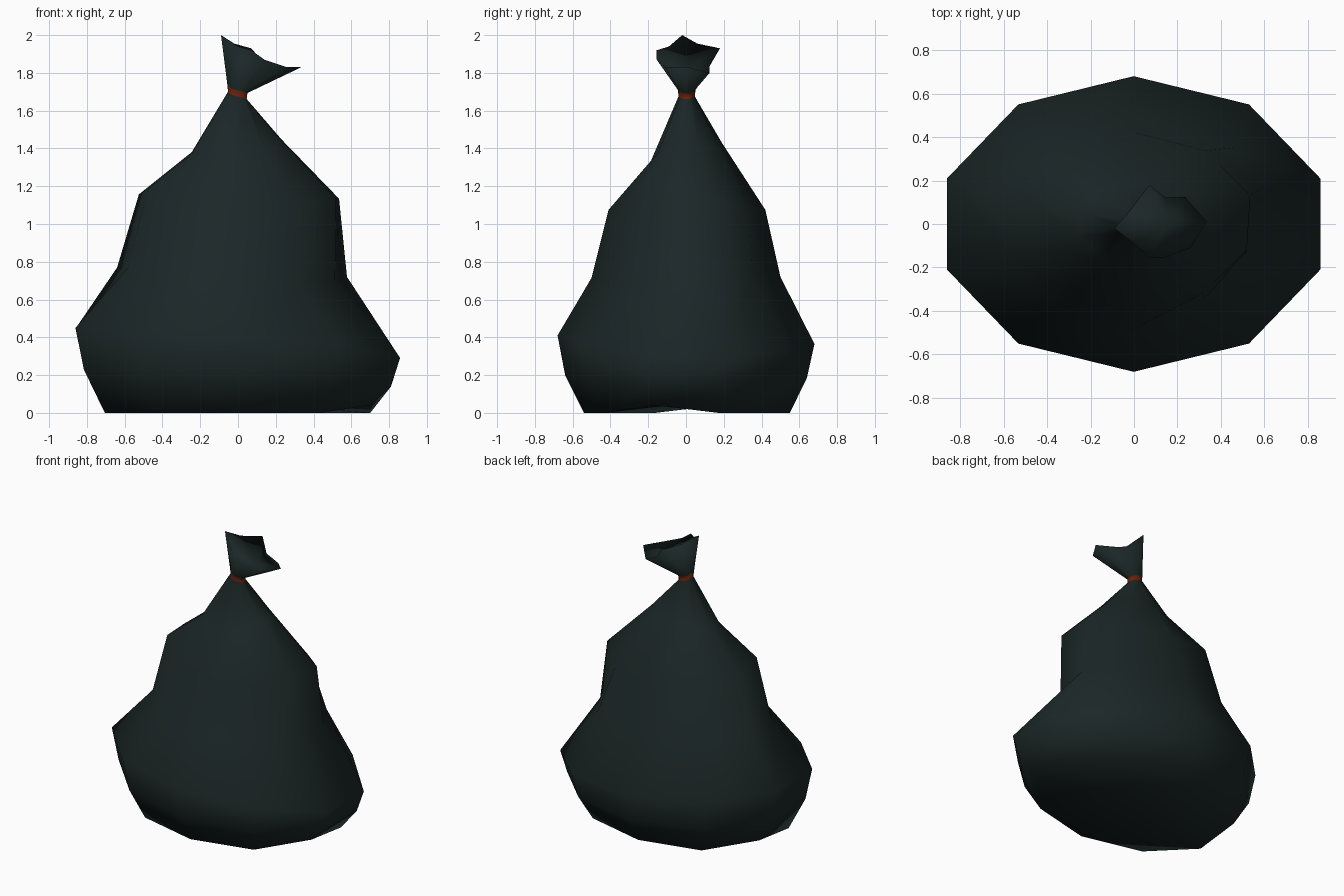
import bpy, bmesh, math

SIDES = 10


def material(name, rgb):
    m = bpy.data.materials.new(name)
    m.diffuse_color = (*rgb, 1)
    return m


# Bag cross-sections: (x min, x max, y min, y max, z left, z right, z front, z back)
RINGS = [
    (-0.705, 0.70, -0.54, 0.55, 0.0, 0.0, 0.0, 0.0),
    (-0.815, 0.81, -0.64, 0.64, 0.23, 0.135, 0.20, 0.185),
    (-0.86, 0.857, -0.68, 0.68, 0.455, 0.28, 0.41, 0.365),
    (-0.64, 0.577, -0.50, 0.50, 0.775, 0.72, 0.715, 0.72),
    (-0.525, 0.535, -0.41, 0.42, 1.165, 1.14, 1.075, 1.075),
    (-0.245, 0.23, -0.185, 0.19, 1.375, 1.45, 1.335, 1.43),
    (-0.053, 0.046, -0.04, 0.047, 1.703, 1.66, 1.675, 1.675),
    (-0.056, 0.050, -0.042, 0.05, 1.738, 1.692, 1.708, 1.708),
]
TIE_RING = 6

# Dents: (ring, vertex) -> x scale, y scale, rise
DENTS = {
    (0, 4): (1, 1, 0.04), (0, 9): (1, 1, 0.04),
    (3, 1): (1.34, 0.87, 0.0),
    (3, 5): (0.91, 0.91, 0.0), (3, 6): (0.92, 0.92, 0.0),
    (3, 8): (0.94, 0.86, -0.03), (3, 9): (0.89, 0.88, -0.03),
    (4, 1): (0.99, 0.99, -0.02), (4, 3): (1, 1, 0.03),
    (4, 5): (0.91, 1.0, 0.03), (4, 6): (0.93, 0.93, 0.0),
    (4, 8): (0.96, 0.96, 0.0), (4, 9): (0.97, 0.97, 0.0),
}

# Ragged open mouth above the tie
MOUTH = [
    (0.335, 0.01, 1.83), (0.235, 0.125, 1.80), (0.14, 0.125, 1.845),
    (0.07, 0.18, 1.93), (-0.02, 0.06, 1.955), (-0.09, -0.02, 2.0),
    (0.0, -0.09, 1.94), (0.07, -0.155, 1.92), (0.14, -0.155, 1.87),
    (0.26, -0.11, 1.83),
]


def ring_points(i, x0, x1, y0, y1, zl, zr, zf, zb):
    pts = []
    for k in range(SIDES):
        a = math.radians(18 + 36 * k)
        c, s = math.cos(a), math.sin(a)
        gx, gy, rise = DENTS.get((i, k), (1, 1, 0))
        x = (x0 + x1) / 2 + (x1 - x0) / 2 * c / math.cos(math.radians(18))
        y = (y0 + y1) / 2 + (y1 - y0) / 2 * s
        z = c * c * (zr if c > 0 else zl) + s * s * (zb if s > 0 else zf)
        pts.append((x * gx, y * gy, z + rise))
    return pts


bm = bmesh.new()
loops = [[bm.verts.new(p) for p in ring_points(i, *r)] for i, r in enumerate(RINGS)]
loops.append([bm.verts.new(p) for p in MOUTH])

# Walls, with the tie band coloured by ring
for i in range(len(loops) - 1):
    lo, hi = loops[i], loops[i + 1]
    for k in range(SIDES):
        n = (k + 1) % SIDES
        f = bm.faces.new((lo[k], lo[n], hi[n], hi[k]))
        f.material_index = 1 if i == TIE_RING else 0

# Slightly hollow base and sunken inside of the mouth
base = bm.verts.new((0, 0, 0.05))
pit = bm.verts.new((0.16, 0.01, 1.83))
for k in range(SIDES):
    n = (k + 1) % SIDES
    bm.faces.new((loops[0][n], loops[0][k], base))
    bm.faces.new((loops[-1][k], loops[-1][n], pit))

for f in bm.faces:
    f.smooth = True

mesh = bpy.data.meshes.new("tied_bag")
bm.to_mesh(mesh)
bm.free()
mesh.materials.append(material("dark green plastic", (0.011, 0.0195, 0.0195)))
mesh.materials.append(material("rust red tie", (0.14, 0.016, 0.004)))
bag = bpy.data.objects.new("tied_bag", mesh)
bpy.context.collection.objects.link(bag)
